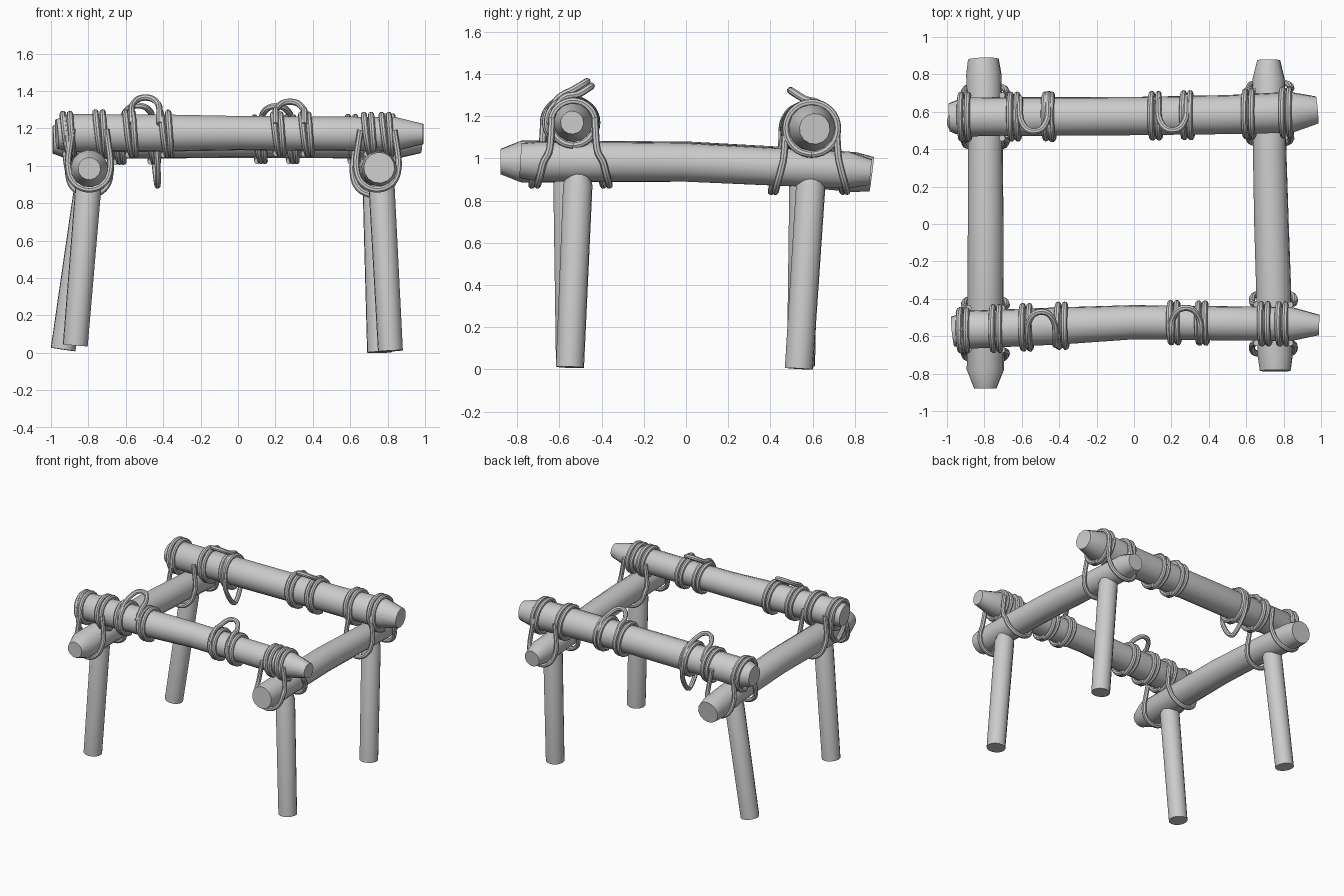
import bpy, bmesh, math
from mathutils import Vector

if "Cube" in bpy.data.objects:
    bpy.data.objects.remove(bpy.data.objects["Cube"])


def smooth_path(pts, n=5):
    """Catmull-Rom interpolation through the given points."""
    p = [Vector(q) for q in pts]
    p = [2 * p[0] - p[1]] + p + [2 * p[-1] - p[-2]]
    out = []
    for i in range(1, len(p) - 2):
        a, b, c, d = p[i - 1:i + 3]
        for k in range(n):
            t = k / n
            out.append(0.5 * (2 * b + (c - a) * t + (2 * a - 5 * b + 4 * c - d) * t * t
                              + (3 * b - a - 3 * c + d) * t ** 3))
    return out + [p[-2]]


def tube(name, pts, radii, sides):
    """Capped round sweep along a path with a radius per point."""
    pts = [Vector(p) for p in pts]
    bm = bmesh.new()
    rings, u = [], None
    for i, p in enumerate(pts):
        t = (pts[min(i + 1, len(pts) - 1)] - pts[max(i - 1, 0)]).normalized()
        if u is None:
            u = t.orthogonal()
        u = (u - t * u.dot(t)).normalized()
        v = t.cross(u)
        rings.append([bm.verts.new(p + radii[i] * (u * math.cos(a) + v * math.sin(a)))
                      for a in (2 * math.pi * k / sides for k in range(sides))])
    for r, s in zip(rings, rings[1:]):
        for k in range(sides):
            m = (k + 1) % sides
            bm.faces.new((r[k], r[m], s[m], s[k]))
    bm.faces.new(rings[0])
    bm.faces.new(rings[-1])
    bmesh.ops.recalc_face_normals(bm, faces=bm.faces)
    mesh = bpy.data.meshes.new(name)
    bm.to_mesh(mesh)
    bm.free()
    ob = bpy.data.objects.new(name, mesh)
    bpy.context.collection.objects.link(ob)
    bpy.ops.object.select_all(action='DESELECT')
    ob.select_set(True)
    bpy.context.view_layer.objects.active = ob
    bpy.ops.object.shade_smooth_by_angle(angle=math.radians(33))
    return ob


def log(name, rows):
    tube(name, [r[:3] for r in rows], [r[3] for r in rows], 14)


ROPE = 0.017


def rope(name, pts, n=5):
    path = smooth_path(pts, n)
    tube(name, path, [ROPE] * len(path), 8)


# Long top rails (x, y, z, radius), with tapered ends
rails = {
    "front": [(-0.97, -0.575, 1.17, 0.08), (-0.88, -0.565, 1.175, 0.102), (-0.4, -0.545, 1.175, 0.1),
              (0.0, -0.525, 1.175, 0.092), (0.4, -0.53, 1.172, 0.092), (0.84, -0.535, 1.17, 0.092),
              (0.99, -0.54, 1.17, 0.055)],
    "back": [(-0.99, 0.57, 1.14, 0.075), (-0.91, 0.573, 1.14, 0.105), (0.0, 0.577, 1.145, 0.103),
             (0.5, 0.585, 1.145, 0.105), (0.84, 0.597, 1.145, 0.11), (0.98, 0.61, 1.14, 0.073)],
}
for side, rows in rails.items():
    log(side + "_rail", rows)

# Cross beams carrying the rails
log("left_cross_beam", [(-0.795, -0.88, 0.985, 0.06), (-0.795, -0.78, 0.985, 0.1), (-0.793, 0.0, 0.985, 0.096),
                        (-0.795, 0.5, 0.96, 0.093), (-0.803, 0.8, 0.935, 0.095), (-0.805, 0.88, 0.925, 0.083)])
log("right_cross_beam", [(0.755, -0.785, 0.99, 0.083), (0.755, -0.7, 0.985, 0.095), (0.745, -0.3, 0.985, 0.094),
                         (0.735, 0.0, 0.982, 0.093), (0.725, 0.4, 0.962, 0.09), (0.72, 0.77, 0.945, 0.088),
                         (0.72, 0.875, 0.935, 0.062)])

# Legs: bottom centre and top centre
legs = {
    "front_left": ((-0.87, -0.55, 0.04), (-0.795, -0.56, 0.95)),
    "front_right": ((0.815, -0.55, 0.01), (0.765, -0.51, 0.94)),
    "back_left": ((-0.935, 0.545, 0.018), (-0.80, 0.56, 0.93)),
    "back_right": ((0.757, 0.535, 0.003), (0.735, 0.595, 0.93)),
}
for name, (low, top) in legs.items():
    tip = Vector(top)
    shoulder = Vector(low).lerp(tip, 0.93)
    log(name + "_leg", [(*low, 0.067), (*shoulder, 0.07), (*tip, 0.05)])


def rail_at(side, x):
    """Centre y, z and radius of a rail at x."""
    rows = rails[side]
    for a, b in zip(rows, rows[1:]):
        if a[0] <= x <= b[0]:
            t = (x - a[0]) / (b[0] - a[0])
            return [a[i] + (b[i] - a[i]) * t for i in (1, 2, 3)]


# Double rope windings around the rails
coils = {
    "front": [-0.91, -0.735, -0.575, -0.385, 0.215, 0.365, 0.70, 0.795],
    "back": [-0.905, -0.64, -0.455, 0.115, 0.285, 0.615, 0.815],
}
for side, xs in coils.items():
    for i, x in enumerate(xs):
        y, z, r = rail_at(side, x)
        r += 0.013
        pts = []
        for k in range(33):
            a = 2 * math.pi * k / 16
            shift = 0.02 * math.tanh(4 * (k / 16 - 1))
            pts.append((x + shift + 0.008 * math.cos(a), y + r * math.sin(a), z - 0.003 - r * math.cos(a)))
        rope(f"{side}_winding_{i}", pts, 2)

# Raised rope handles leaning inward over the rails: start x, end x, height
handles = [("front", -0.57, -0.42, 0.19), ("front", 0.20, 0.355, 0.17),
           ("back", -0.61, -0.46, 0.18), ("back", 0.13, 0.28, 0.175)]
for i, (side, x0, x1, h) in enumerate(handles):
    y, z, r = rail_at(side, (x0 + x1) / 2)
    s = 1 if side == "front" else -1
    w = x1 - x0
    half = [(0, -0.10, 0.05), (0, -0.05, 0.115), (0.03, 0.015, h - 0.04), (0.22, 0.065, h - 0.01)]
    pts = [(x0 + w * a, y + s * b, z + c) for a, b, c in half]
    pts.append((x0 + w / 2, y + s * 0.08, z + h))
    pts += [(x1 - w * a, y + s * b, z + c) for a, b, c in reversed(half)]
    rope(f"{side}_rope_handle_{i}", pts)

# Slack rope loops hanging below a rail: side, x, lowest z
for side, x, low in [("back", -0.46, 0.895), ("front", -0.935, 0.96)]:
    y, z, r = rail_at(side, x)
    r += 0.015
    pts = [(x, y, z + r), (x, y + 0.7 * r, z + 0.7 * r), (x, y + r, z), (x + 0.015, y + 0.85 * r, z - 0.13),
           (x + 0.03, y, low), (x + 0.03, y - 0.85 * r, z - 0.13), (x + 0.02, y - r, z),
           (x + 0.01, y - 0.7 * r, z + 0.7 * r), (x, y, z + r)]
    rope(side + "_slack_loop", pts)

# Corner lashings: slings from the rail windings under the cross beam
for side in rails:
    for end, cx in (("left", -0.795), ("right", 0.745 if side == "front" else 0.727)):
        y, z, r = rail_at(side, cx)
        cz = 0.985 if side == "front" else 0.955
        for j, s in enumerate((-1, 1)):
            bottom = y + s * 0.14
            R = 0.112
            pts = [(cx - 0.09, y + s * (r + 0.01), z + 0.02), (cx - R, y + s * (r + 0.02), cz + 0.06)]
            for k in range(7):
                a = math.pi * k / 6
                pts.append((cx - R * math.cos(a), bottom + s * 0.03 * math.sin(a), cz - R * math.sin(a)))
            pts += [(cx + R, y + s * (r + 0.02), cz + 0.06), (cx + 0.09, y + s * (r + 0.01), z + 0.02)]
            rope(f"{side}_{end}_lashing_{j}", pts, 4)
